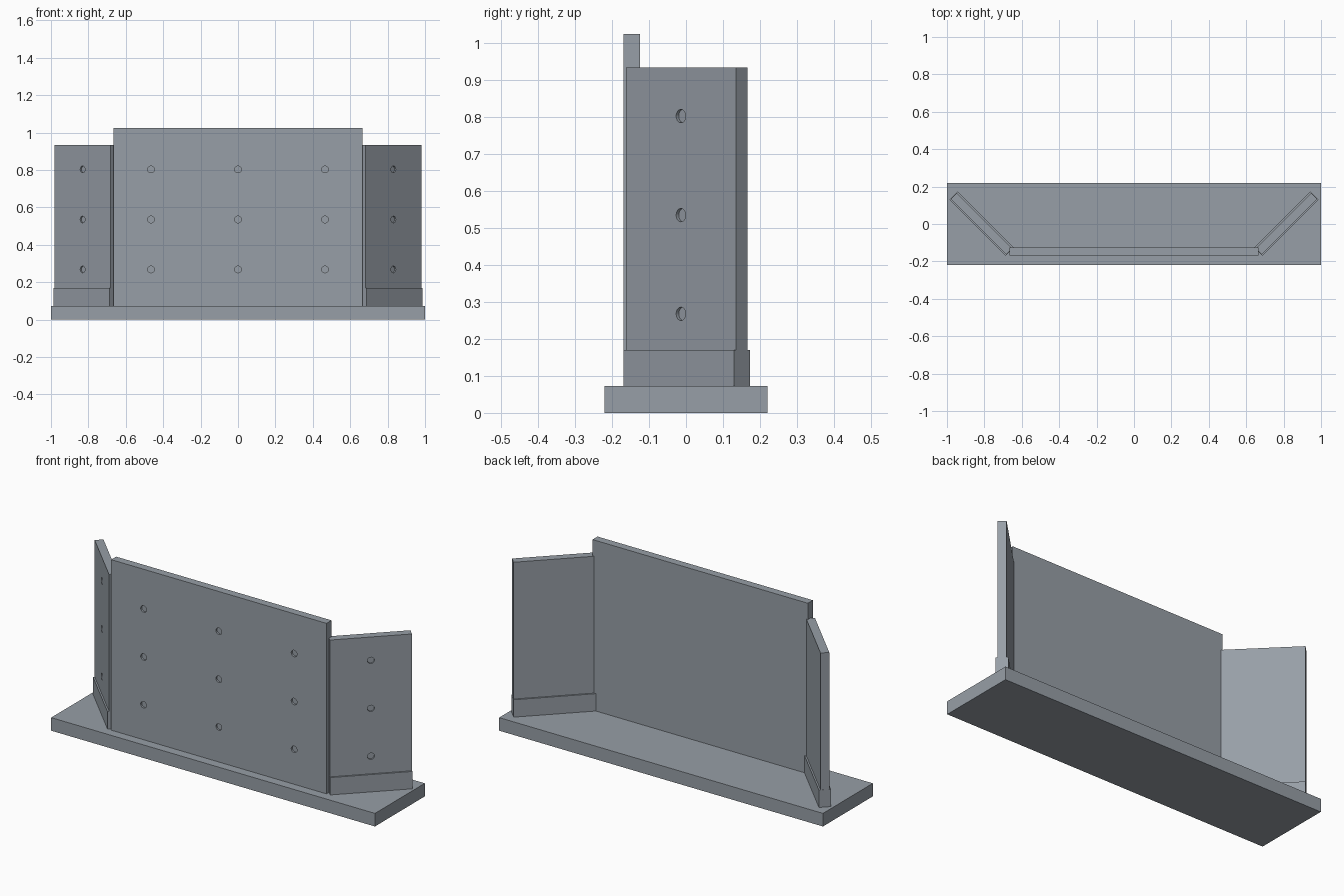
import bpy, bmesh, math
from mathutils import Matrix

if "Cube" in bpy.data.objects:
    bpy.data.objects.remove(bpy.data.objects["Cube"])

steel = bpy.data.materials.new("blue_grey")
steel.diffuse_color = (0.31, 0.345, 0.385, 1)
steel.use_nodes = True
steel.node_tree.nodes["Principled BSDF"].inputs["Base Color"].default_value = steel.diffuse_color

HOLE_HEIGHTS = (0.268, 0.535, 0.803)
HOLE_RADIUS, HOLE_DEPTH = 0.018, 0.01
BASE_TOP = 0.073


def make_object(name, bm):
    mesh = bpy.data.meshes.new(name)
    bm.to_mesh(mesh)
    bm.free()
    mesh.materials.append(steel)
    obj = bpy.data.objects.new(name, mesh)
    bpy.context.collection.objects.link(obj)
    return obj


def slab(name, x, y, width, thickness, z0, z1, turn=0, hole_columns=()):
    """Upright slab turned about z, with blind round holes in its front face."""
    place = Matrix.Translation((x, y, 0)) @ Matrix.Rotation(math.radians(turn), 4, 'Z')
    bm = bmesh.new()
    box = place @ Matrix.Translation((0, 0, (z0 + z1) / 2)) @ Matrix.Diagonal((width, thickness, z1 - z0, 1))
    bmesh.ops.create_cube(bm, size=1, matrix=box)
    obj = make_object(name, bm)
    if not hole_columns:
        return obj

    # All holes of one slab share a single cutter
    bm = bmesh.new()
    for hx in hole_columns:
        for hz in HOLE_HEIGHTS:
            spot = place @ Matrix.Translation((hx, -thickness / 2, hz)) @ Matrix.Rotation(math.pi / 2, 4, 'X')
            bmesh.ops.create_cone(bm, cap_ends=True, segments=32, radius1=HOLE_RADIUS,
                                  radius2=HOLE_RADIUS, depth=HOLE_DEPTH * 2, matrix=spot)
    cutter = make_object(name + "_hole_cutter", bm)
    cutter.hide_render = True
    mod = obj.modifiers.new("holes", 'BOOLEAN')
    mod.operation = 'DIFFERENCE'
    mod.solver = 'EXACT'
    mod.object = cutter
    bpy.context.view_layer.objects.active = obj
    bpy.ops.object.modifier_apply(modifier=mod.name)
    bpy.data.objects.remove(cutter)
    return obj


# Base plate and main panel
slab("base_plate", 0, 0, 2.0, 0.44, 0, BASE_TOP)
slab("main_panel", 0, -0.147, 1.33, 0.044, BASE_TOP, 1.025, hole_columns=(-0.465, 0, 0.465))

# Angled side wings, each standing in a slightly thicker foot
for side, label in ((1, "right"), (-1, "left")):
    slab(label + "_wing", side * 0.815, 0.002, 0.421, 0.045, BASE_TOP, 0.934,
         turn=45 * side, hole_columns=(0,))
    slab(label + "_wing_foot", side * 0.815, 0.002, 0.423, 0.062, BASE_TOP, 0.17, turn=45 * side)
